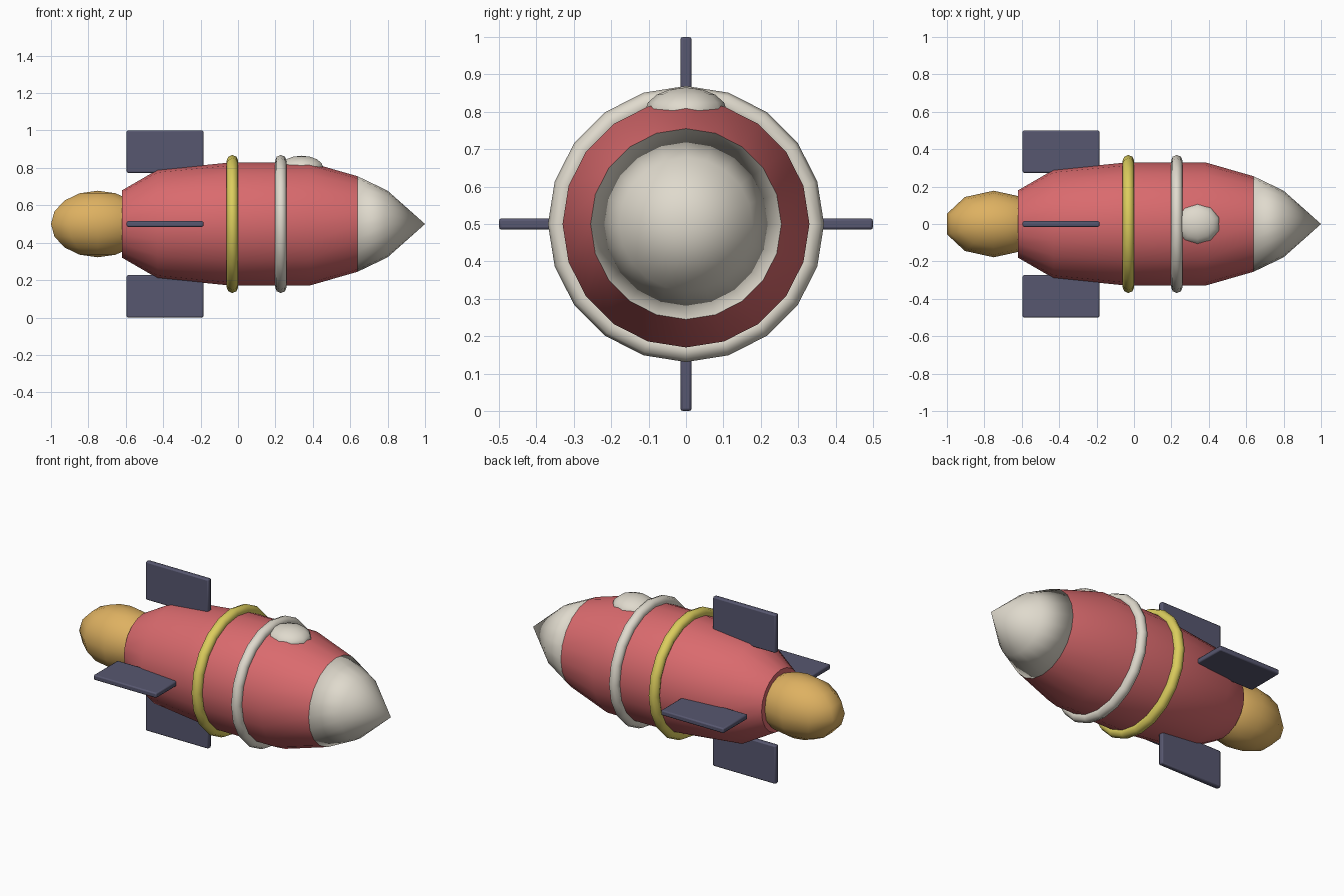
import bpy, bmesh
from math import pi, sin, cos, radians

if "Cube" in bpy.data.objects:
    bpy.data.objects.remove(bpy.data.objects["Cube"], do_unlink=True)

AXIS_Z = 0.5
SIDES = 20


def material(name, rgb):
    m = bpy.data.materials.new(name)
    m.use_nodes = True
    color = (*rgb, 1)
    m.diffuse_color = color
    m.node_tree.nodes["Principled BSDF"].inputs["Base Color"].default_value = color
    return m


red = material("coral_red", (0.70, 0.145, 0.155))
white = material("warm_white", (0.74, 0.70, 0.61))
yellow = material("yellow", (0.71, 0.61, 0.11))
orange = material("flame_orange", (0.73, 0.44, 0.12))
slate = material("slate_blue", (0.095, 0.095, 0.16))


def finish(obj, name, mat, angle=None):
    """Name, colour and smooth an object; angle keeps sharper edges crisp."""
    obj.name = obj.data.name = name
    obj.data.materials.append(mat)
    bpy.ops.object.select_all(action='DESELECT')
    obj.select_set(True)
    bpy.context.view_layer.objects.active = obj
    if angle is None:
        bpy.ops.object.shade_smooth()
    else:
        bpy.ops.object.shade_smooth_by_angle(angle=radians(angle))
    return obj


def lathe_x(name, profile, mat, angle=None):
    """Closed solid turned about the x axis from (x, radius) points."""
    bm = bmesh.new()
    rings = []
    for x, r in profile:
        count = SIDES if r > 0 else 1
        turns = [2 * pi * i / SIDES for i in range(count)]
        rings.append([bm.verts.new((x, r * sin(t), r * cos(t))) for t in turns])
    for a, b in zip(rings, rings[1:]):
        for i in range(SIDES):
            j = (i + 1) % SIDES
            if len(b) == 1:
                bm.faces.new((a[i], a[j], b[0]))
            else:
                bm.faces.new((a[i], a[j], b[j], b[i]))
    for ring in (rings[0], rings[-1]):
        if len(ring) > 1:
            bm.faces.new(ring)
    bmesh.ops.recalc_face_normals(bm, faces=bm.faces)
    mesh = bpy.data.meshes.new(name)
    bm.to_mesh(mesh)
    bm.free()
    obj = bpy.data.objects.new(name, mesh)
    bpy.context.collection.objects.link(obj)
    obj.location.z = AXIS_Z
    return finish(obj, name, mat, angle)


def ellipsoid(name, location, radii, mat):
    bpy.ops.mesh.primitive_uv_sphere_add(segments=10, ring_count=8, radius=1, location=location)
    obj = bpy.context.object
    obj.scale = radii
    return finish(obj, name, mat)


def band(name, x, mat):
    bpy.ops.mesh.primitive_torus_add(
        major_segments=SIDES, minor_segments=8, major_radius=0.338, minor_radius=0.031,
        location=(x, 0, AXIS_Z), rotation=(0, pi / 2, 0))
    return finish(bpy.context.object, name, mat)


def fin(name, turn):
    """Thin bevelled plate standing off the hull, turned about the x axis."""
    y, z = -sin(turn) * 0.387, cos(turn) * 0.387
    bpy.ops.mesh.primitive_cube_add(size=1, location=(-0.39, y, AXIS_Z + z), rotation=(turn, 0, 0))
    obj = bpy.context.object
    obj.scale = (0.41, 0.03, 0.226)
    bpy.ops.object.transform_apply(location=False, rotation=False, scale=True)
    bevel = obj.modifiers.new("soft_edges", 'BEVEL')
    bevel.width = 0.007
    bevel.segments = 2
    return finish(obj, name, slate, 30)


# Hull and nose
lathe_x("hull", [(-0.62, 0.18), (-0.43, 0.29), (-0.03, 0.33), (0.38, 0.33), (0.64, 0.255)], red, 40)
lathe_x("nose_cone", [(0.64, 0.255), (0.80, 0.178), (1.0, 0)], white)

# Bands around the hull
band("front_band", 0.229, white)
band("middle_band", -0.03, yellow)

# Cockpit dome and exhaust flame
ellipsoid("cockpit_dome", (0.34, 0, 0.80), (0.122, 0.11, 0.065), white)
ellipsoid("exhaust_flame", (-0.75, 0, AXIS_Z), (0.263, 0.178, 0.178), orange)

# Four fins
for i, side in enumerate(("top", "right", "bottom", "left")):
    fin(side + "_fin", i * pi / 2)
